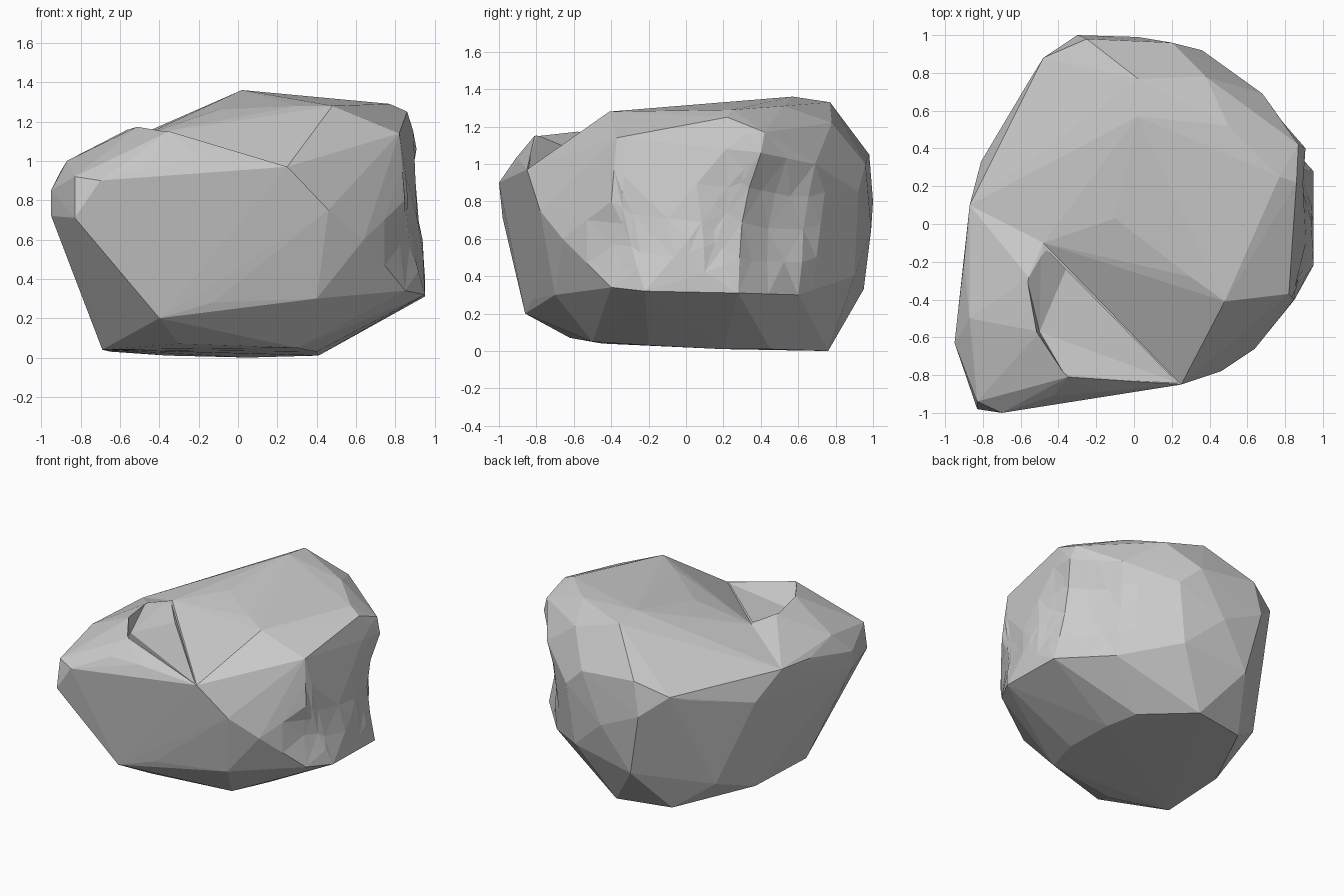
import bpy, bmesh
from mathutils import Vector

if "Cube" in bpy.data.objects:
    bpy.data.objects.remove(bpy.data.objects["Cube"])

def hull_block(name, points):
    """Faceted convex stone block wrapped around a few corner points."""
    bm = bmesh.new()
    for p in points:
        bm.verts.new(p)
    res = bmesh.ops.convex_hull(bm, input=bm.verts[:])
    junk = {g for g in res["geom_interior"] + res["geom_unused"]
            if isinstance(g, bmesh.types.BMVert) and g.is_valid}
    bmesh.ops.delete(bm, geom=list(junk), context='VERTS')
    bmesh.ops.recalc_face_normals(bm, faces=bm.faces[:])
    me = bpy.data.meshes.new(name)
    bm.to_mesh(me)
    bm.free()
    ob = bpy.data.objects.new(name, me)
    bpy.context.collection.objects.link(ob)
    return ob

def combine(target, tool, operation):
    """Apply a boolean and drop the helper block."""
    mod = target.modifiers.new("combine", 'BOOLEAN')
    mod.operation = operation
    mod.solver = 'EXACT'
    mod.object = tool
    bpy.context.view_layer.objects.active = target
    target.select_set(True)
    bpy.ops.object.modifier_apply(modifier=mod.name)
    bpy.data.objects.remove(tool, do_unlink=True)

# Shared footprint and the crease where the two blocks meet
base = [(.3, -.5, .05), (-.3, -.62, .07), (-.69, -.45, .04), (-.65, .1, .03),
        (-.36, .68, .01), (.05, .76, 0), (.36, .45, .01), (.41, .2, .01), (.4, -.2, .03)]
crease = [(-.36, -.24, 1.05), (.25, -.85, .97)]

# Tall main block: top plateau, right flank, back
top = [(-.48, -.1, 1.13), (-.1, .03, 1.26), (.08, -.02, 1.28), (.3, -.28, 1.28),
       (.48, -.41, 1.28), (.02, .57, 1.36), (.02, .77, 1.33), (.5, .52, 1.31),
       (.38, .78, 1.22), (.77, .25, 1.29), (.86, .22, 1.25), (.82, -.37, 1.14),
       (.87, .42, 1.17), (.45, -.65, 1.05)]
flank = [(.92, .41, 1.06), (.95, -.22, .32), (.95, .28, .31), (.95, .1, .42),
         (.85, -.4, .34), (.85, -.4, .8), (.64, -.66, .6), (.46, -.78, .75), (.4, -.7, .3),
         (.68, .69, 1.0), (.66, .6, .3)]
back = [(.36, .92, .85), (.2, .96, 1.0), (.02, .99, .65), (-.25, .98, 1.05), (-.3, 1.0, .8),
        (-.2, .95, .33), (-.48, .88, .95), (-.56, .75, .9), (-.64, .53, .8), (-.69, .47, .6),
        (-.62, .53, .2), (-.81, .33, .79), (-.87, .1, .97), (.3, .9, .4)]
rock = hull_block("boulder", base + crease + top + flank + back)

# Lower front-left shoulder with the big flat front facet
shoulder = [(-.5, -.57, 1.18), (-.56, -.28, 1.16), (-.35, -.81, 1.15), (-.43, -.91, 1.03),
            (-.2, -.89, 1.02), (-.7, -1.0, .9), (-.83, -.98, .71), (-.83, -.94, .92),
            (-.95, -.63, .72), (-.95, -.63, .85), (-.87, -.5, 1.0), (-.9, -.2, .95),
            (-.87, .1, .97), (-.81, .33, .79), (-.62, .5, .75), (-.48, -.1, 1.13),
            (.46, -.78, .75), (.4, -.7, .3), (-.13, -.82, .28), (-.4, -.86, .2)]
combine(rock, hull_block("shoulder", base + crease + shoulder), 'UNION')

# Bite between shoulder and main block
bite = [(-.36, -.24, 1.05), (-.5, -.57, 1.06), (.23, -.84, .97),
        (-.57, -.28, 1.17), (-.52, -.57, 1.2), (-.36, -.81, 1.16), (.24, -.86, 1.0),
        (-.49, -.11, 1.15), (-.4, -.4, 1.5), (-.15, -.55, 1.4)]
combine(rock, hull_block("bite", bite), 'DIFFERENCE')

# Refine the facets so the worn hollow can bend them
bm = bmesh.new()
bm.from_mesh(rock.data)
for _ in range(3):
    bmesh.ops.triangulate(bm, faces=bm.faces[:])
    bmesh.ops.subdivide_edges(bm, cuts=1, use_grid_fill=True,
                              edges=[e for e in bm.edges if e.calc_length() > .22])
bmesh.ops.triangulate(bm, faces=bm.faces[:])

# Worn hollows on the right flank: centre, radius, push
hollows = [((.86, .42, .72), .38, (-.07, -.05, 0)),
           ((.85, -.33, .6), .22, (-.03, .02, 0))]
for v in bm.verts:
    for centre, radius, push in hollows:
        d = (v.co - Vector(centre)).length / radius
        if d < 1:
            v.co += Vector(push) * (1 - d * d)
bm.to_mesh(rock.data)
bm.free()
